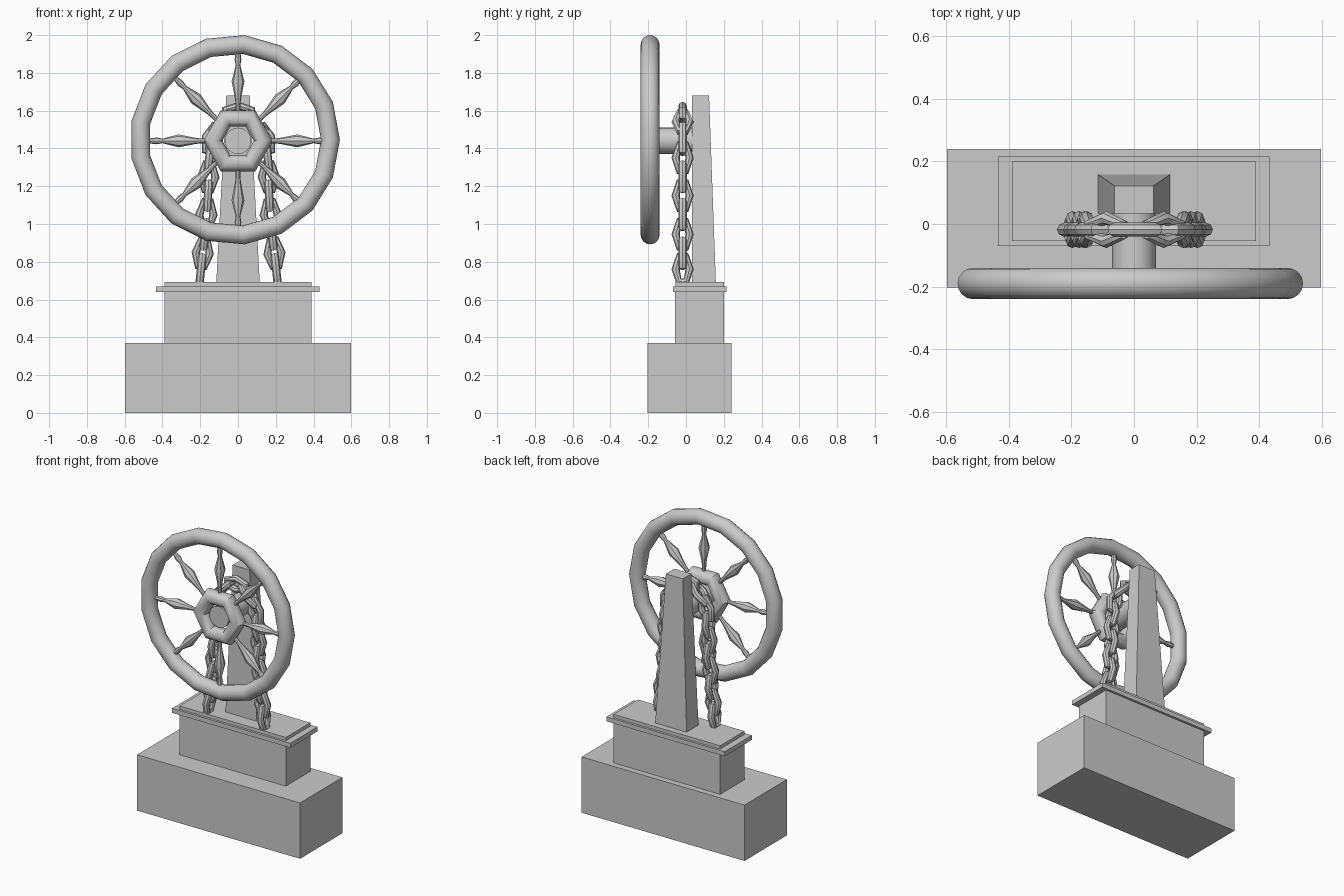
import bpy, bmesh, math
from mathutils import Matrix, Vector

if "Cube" in bpy.data.objects:
    bpy.data.objects.remove(bpy.data.objects["Cube"])

def make(name, verts, faces, smooth=False):
    me = bpy.data.meshes.new(name)
    me.from_pydata(verts, [], faces)
    bm = bmesh.new()
    bm.from_mesh(me)
    bmesh.ops.recalc_face_normals(bm, faces=bm.faces[:])
    bm.to_mesh(me)
    bm.free()
    ob = bpy.data.objects.new(name, me)
    bpy.context.collection.objects.link(ob)
    if smooth:
        bpy.context.view_layer.objects.active = ob
        bpy.ops.object.select_all(action='DESELECT')
        ob.select_set(True)
        bpy.ops.object.shade_smooth_by_angle(angle=math.radians(35))
    return ob

def frustum(name, low, high, z0, z1):
    """Box or tapered block; low and high are (x0, x1, y0, y1)."""
    v = []
    for (x0, x1, y0, y1), z in ((low, z0), (high, z1)):
        v += [(x0, y0, z), (x1, y0, z), (x1, y1, z), (x0, y1, z)]
    f = [(0, 1, 2, 3), (4, 5, 6, 7)]
    f += [(i, (i + 1) % 4, (i + 1) % 4 + 4, i + 4) for i in range(4)]
    return make(name, v, f)

def ring(name, a, b, r, n, m, mat):
    """Oval ring in the local XZ plane: half-axes a (x) and b (z), tube radius r."""
    v, f = [], []
    for i in range(n):
        t = 2 * math.pi * i / n
        for j in range(m):
            p = 2 * math.pi * j / m
            v.append(mat @ Vector(((a + r * math.cos(p)) * math.cos(t), r * math.sin(p),
                                   (b + r * math.cos(p)) * math.sin(t))))
            k, l = (i + 1) % n, (j + 1) % m
            f.append((i * m + j, k * m + j, k * m + l, i * m + l))
    return make(name, v, f, True)

def lathe(name, profile, n, mat):
    """Solid turned around local Z from (radius, height) points."""
    v, f = [], []
    for r, z in profile:
        v += [mat @ Vector((r * math.cos(2 * math.pi * i / n), r * math.sin(2 * math.pi * i / n), z))
              for i in range(n)]
    for k in range(len(profile) - 1):
        for i in range(n):
            j = (i + 1) % n
            f.append((k * n + i, k * n + j, k * n + n + j, k * n + n + i))
    f += [tuple(range(n)), tuple(range(len(v) - n, len(v)))]
    return make(name, v, f, True)

# Stepped base
for name, box, z0, z1 in (
        ("base_block", (-0.597, 0.597, -0.203, 0.24), 0, 0.37),
        ("plinth", (-0.39, 0.39, -0.057, 0.2), 0.37, 0.645),
        ("plinth_cornice", (-0.434, 0.432, -0.07, 0.215), 0.64, 0.67),
        ("plinth_cap", (-0.39, 0.39, -0.055, 0.2), 0.67, 0.692)):
    frustum(name, box, box, z0, z1)

# Tapered pillar with upright front face
frustum("pillar", (-0.115, 0.115, 0.033, 0.158), (-0.062, 0.062, 0.033, 0.122), 0.69, 1.68)

# Wheel rim, hub and axle
T = Matrix.Translation
ring("wheel_rim", 0.506, 0.506, 0.05, 17, 16, T((-0.0165, -0.19, 1.446)))
ring("wheel_hub", 0.133, 0.137, 0.05, 6, 12, T((0, -0.19, 1.44)))
lathe("axle", [(0.07, -0.2), (0.07, 0.05)], 24,
      T((0, 0, 1.44)) @ Matrix.Rotation(-math.pi / 2, 4, 'X'))

# Turned spokes
spoke = [(0.012, 0.12), (0.013, 0.2), (0.018, 0.235), (0.034, 0.315), (0.012, 0.4),
         (0.018, 0.43), (0.012, 0.475)]
for i in range(8):
    lathe(f"spoke_{i + 1}", spoke, 8,
          T((0, -0.19, 1.44)) @ Matrix.Rotation(i * math.pi / 4, 4, 'Y'))

# Chain draped over the axle, alternate links turned a quarter
half = [(0, 1.588), (0.092, 1.54), (0.138, 1.45), (0.155, 1.35), (0.16, 1.25), (0.162, 1.15),
        (0.17, 1.05), (0.178, 0.945), (0.19, 0.845), (0.199, 0.76)]
path = [(-x, z) for x, z in half[:0:-1]] + half
for i, (x, z) in enumerate(path):
    p, q = path[max(i - 1, 0)], path[min(i + 1, len(path) - 1)]
    lean = math.atan2(q[0] - p[0], q[1] - p[1])
    turn = math.pi / 2 if (i - 9) % 2 else 0
    ring(f"chain_link_{i + 1}", 0.037, 0.078, 0.022, 6, 8,
         T((x + 0.003, -0.018, z)) @ Matrix.Rotation(lean, 4, 'Y') @ Matrix.Rotation(turn, 4, 'Z'))
